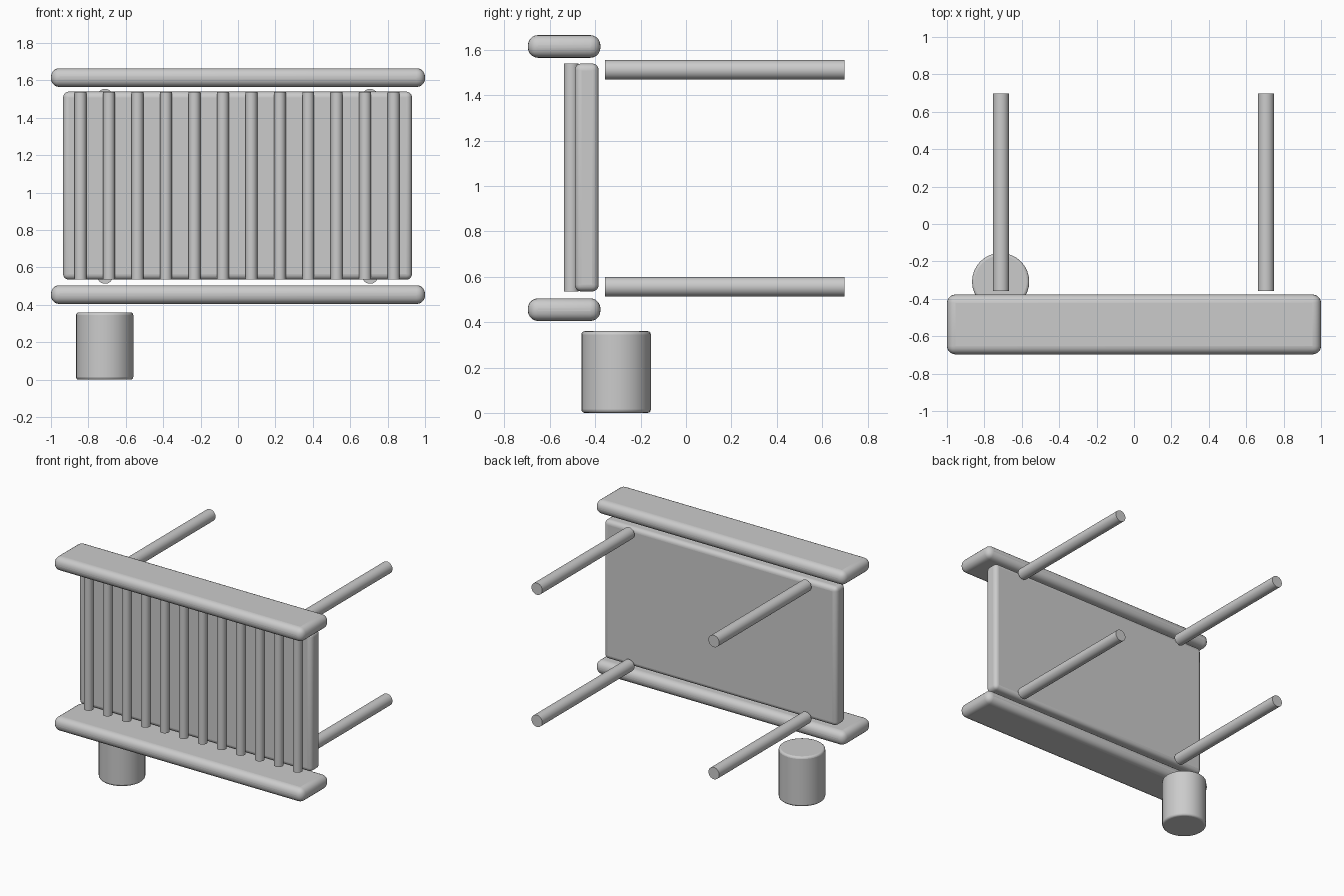
import bpy, math

if "Cube" in bpy.data.objects:
    bpy.data.objects.remove(bpy.data.objects["Cube"])

grey = bpy.data.materials.new("plain grey")
grey.diffuse_color = (0.6, 0.6, 0.6, 1)
grey.use_nodes = True
grey.node_tree.nodes["Principled BSDF"].inputs["Base Color"].default_value = grey.diffuse_color


def finish(ob, name, bevel, segments):
    ob.name = name
    ob.data.materials.append(grey)
    if bevel:
        m = ob.modifiers.new("rounded edges", 'BEVEL')
        m.width, m.segments = bevel, segments
        m.limit_method, m.angle_limit = 'ANGLE', math.radians(40)
    bpy.ops.object.shade_smooth_by_angle(angle=math.radians(35))
    return ob


def box(name, lo, hi, bevel):
    bpy.ops.mesh.primitive_cube_add(size=1, location=[(a + b) / 2 for a, b in zip(lo, hi)])
    ob = bpy.context.object
    ob.scale = [b - a for a, b in zip(lo, hi)]
    bpy.ops.object.transform_apply(location=False, rotation=False, scale=True)
    return finish(ob, name, bevel, 5)


def rod(name, center, radius, length, along_y=False, bevel=0):
    rot = (math.pi / 2, 0, 0) if along_y else (0, 0, 0)
    bpy.ops.mesh.primitive_cylinder_add(vertices=32, radius=radius, depth=length,
                                        location=center, rotation=rot)
    return finish(bpy.context.object, name, bevel, 3)


# Back panel and the two long rails
box("panel", (-0.935, -0.49, 0.535), (0.93, -0.385, 1.54), 0.03)
box("lower_rail", (-1, -0.697, 0.405), (1, -0.377, 0.505), 0.045)
box("upper_rail", (-1, -0.697, 1.565), (1, -0.377, 1.665), 0.045)

# Row of upright slats in front of the panel
for i in range(12):
    rod(f"slat_{i + 1}", (-0.842 + i * 0.1522, -0.506, 1.037), 0.032, 1.005)

# Four legs reaching backwards
for x in (-0.711, 0.706):
    for z in (0.556, 1.512):
        rod("leg", (x, 0.17, z), 0.043, 1.055, along_y=True)

# Free-standing drum
rod("drum", (-0.713, -0.308, 0.18), 0.153, 0.36, bevel=0.014)
